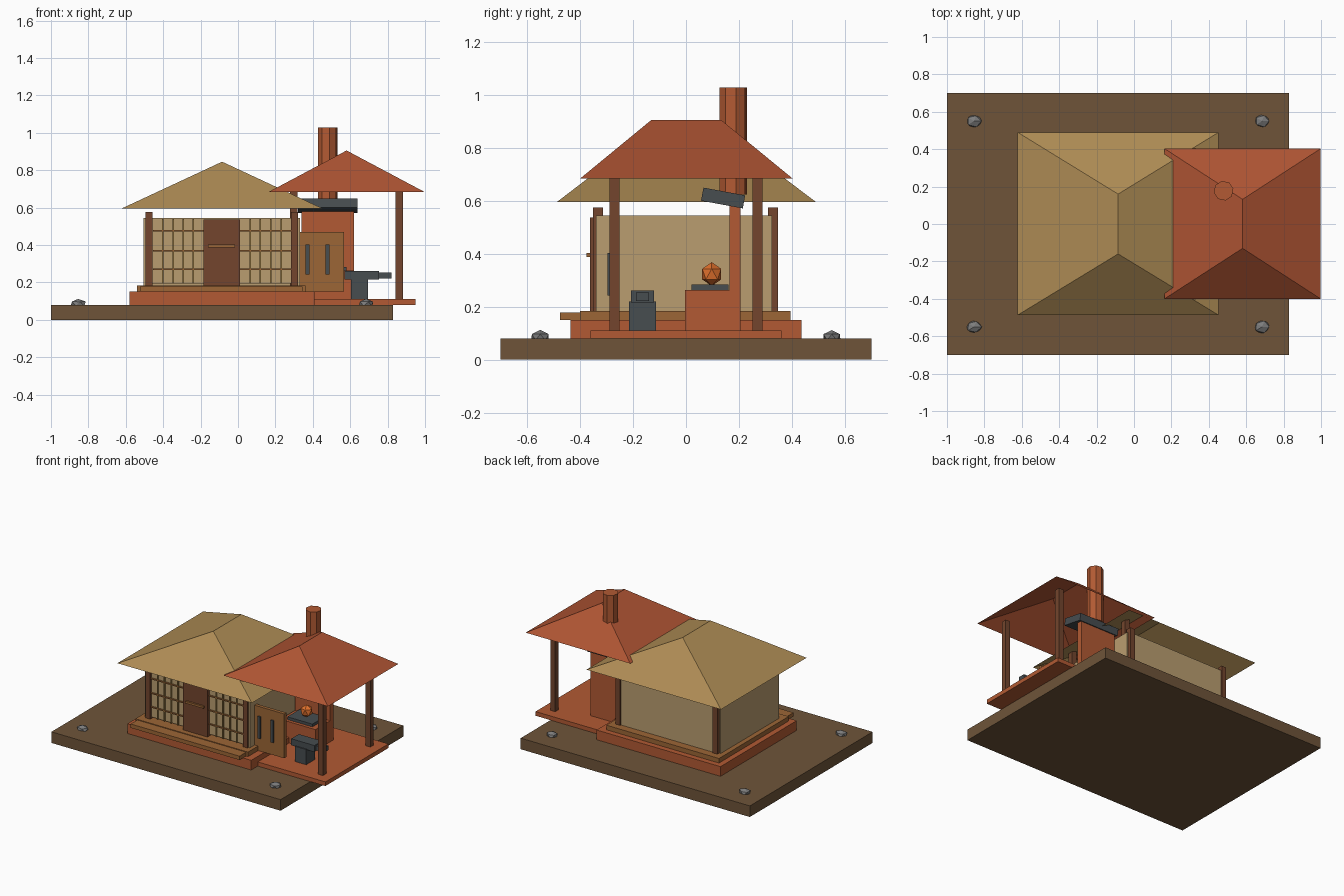
import bpy, bmesh, random
from math import radians, pi
from mathutils import Vector

if "Cube" in bpy.data.objects:
    bpy.data.objects.remove(bpy.data.objects["Cube"])

random.seed(3)


def mat(name, hexcol):
    m = bpy.data.materials.new(name)
    rgb = [int(hexcol[i:i + 2], 16) / 255 for i in (0, 2, 4)]
    m.diffuse_color = [((c + 0.055) / 1.055) ** 2.4 for c in rgb] + [1]
    m.use_nodes = True
    m.node_tree.nodes["Principled BSDF"].inputs["Base Color"].default_value = m.diffuse_color
    return m


EARTH = mat("earth", "6E5439")
BRICK = mat("brick", "B25A33")
TILE = mat("roof_tile", "AE5433")
THATCH = mat("thatch", "AD8B54")
WOOD = mat("wood", "9C6636")
DARK = mat("dark_wood", "73452D")
PAPER = mat("paper", "BA9D70")
STRAW = mat("lattice_wood", "A8874B")
METAL = mat("metal", "474D50")
FIRE = mat("ember", "E0702C")
STONE = mat("stone", "7C7C7C")


def finish(name, bm, m):
    me = bpy.data.meshes.new(name)
    bm.to_mesh(me)
    bm.free()
    me.materials.append(m)
    ob = bpy.data.objects.new(name, me)
    bpy.context.collection.objects.link(ob)
    return ob


def box(name, x, y, z, m):
    """Box from (min, max) ranges; origin at its centre."""
    bm = bmesh.new()
    bmesh.ops.create_cube(bm, size=1)
    bmesh.ops.scale(bm, vec=(x[1] - x[0], y[1] - y[0], z[1] - z[0]), verts=bm.verts)
    ob = finish(name, bm, m)
    ob.location = [(r[0] + r[1]) / 2 for r in (x, y, z)]
    return ob


def around(c, w):
    return (c - w / 2, c + w / 2)


def hip_roof(name, x, y, z, ridge_y, m):
    """Open-bottomed hip roof with the ridge along y."""
    bm = bmesh.new()
    cx = (x[0] + x[1]) / 2
    a, b, c, d = [bm.verts.new((px, py, z[0])) for px, py in
                  ((x[0], y[0]), (x[1], y[0]), (x[1], y[1]), (x[0], y[1]))]
    r0, r1 = [bm.verts.new((cx, ry, z[1])) for ry in ridge_y]
    for f in ((a, b, r0), (b, c, r1, r0), (c, d, r1), (d, a, r0, r1)):
        bm.faces.new(f)
    return finish(name, bm, m)


def rock(name, loc, size, m, jitter=0.0):
    bm = bmesh.new()
    bmesh.ops.create_icosphere(bm, subdivisions=1, radius=1)
    for v in bm.verts:
        v.co *= 1 + random.uniform(-jitter, jitter)
    bmesh.ops.scale(bm, vec=size, verts=bm.verts)
    ob = finish(name, bm, m)
    ob.location = loc
    return ob


# Ground and corner stones
box("ground_slab", (-1, 0.83), (-0.70, 0.70), (0, 0.08), EARTH)
for x in (-0.855, 0.685):
    for y in (-0.55, 0.55):
        rock("corner_stone", (x, y, 0.085), (0.043, 0.036, 0.026), STONE, 0.08)

# House base and decks
box("house_foundation", (-0.58, 0.41), (-0.435, 0.435), (0.08, 0.15), BRICK)
box("house_floor", (-0.54, 0.36), (-0.40, 0.395), (0.15, 0.183), WOOD)
box("porch_deck", (-0.525, 0.345), (-0.475, -0.39), (0.15, 0.178), WOOD)

# House walls
for name, x in (("left_wall", -0.495), ("right_wall", 0.322)):
    box(name, around(x, 0.02), (-0.34, 0.325), (0.183, 0.545), PAPER)
box("back_wall", (-0.49, 0.32), around(0.328, 0.02), (0.183, 0.545), PAPER)
box("front_wall", (-0.49, 0.32), around(-0.33, 0.015), (0.195, 0.545), PAPER)

# Screen lattice on both sides of the door
for x0, x1 in ((-0.455, -0.185), (0.01, 0.285)):
    for i in range(1, 5):
        box("lattice_upright", around(x0 + (x1 - x0) * i / 5, 0.008),
            around(-0.341, 0.01), (0.195, 0.54), STRAW)
    for z in (0.27, 0.37, 0.475):
        box("lattice_rail", (x0, x1), around(-0.342, 0.01), around(z, 0.008), WOOD)

# Door
box("door", (-0.185, 0.01), (-0.362, -0.33), (0.183, 0.537), DARK)
box("door_handle", (-0.16, -0.015), (-0.375, -0.36), (0.387, 0.402), WOOD)

# Posts of house and workshop
for x in (-0.475, 0.303):
    for y in (-0.332, 0.328):
        box("house_post", around(x, 0.038), around(y, 0.038), (0.18, 0.575), DARK)
for x in (0.298, 0.862):
    for y in (-0.27, 0.27):
        box("workshop_post", around(x, 0.038), around(y, 0.038), (0.11, 0.69), DARK)

# Roofs
hip_roof("house_roof", (-0.622, 0.452), (-0.487, 0.49), (0.595, 0.845), (-0.16, 0.16), THATCH)
hip_roof("workshop_roof", (0.163, 0.998), (-0.40, 0.403), (0.683, 0.905), (-0.13, 0.132), TILE)

# Workshop floor and forge
box("workshop_floor", (0.40, 0.95), (-0.36, 0.36), (0.08, 0.11), BRICK)
box("forge_block", (0.34, 0.62), (-0.003, 0.17), (0.11, 0.263), BRICK)
box("forge_back", (0.34, 0.62), (0.165, 0.205), (0.11, 0.60), BRICK)
box("fire_pan", (0.38, 0.58), (0.02, 0.16), (0.263, 0.283), METAL)
rock("embers", (0.48, 0.097, 0.323), (0.045, 0.042, 0.045), FIRE)
hood = box("smoke_hood", (0.32, 0.64), around(0.14, 0.16), around(0.61, 0.05), METAL)
hood.rotation_euler.x = radians(-10.5)

# Chimney
bm = bmesh.new()
bmesh.ops.create_cone(bm, cap_ends=True, segments=8, radius1=0.053, radius2=0.053, depth=0.405)
chimney = finish("chimney", bm, BRICK)
chimney.location = (0.479, 0.178, 0.825)
chimney.rotation_euler.z = pi / 16

# Tool rack
box("tool_rack", (0.33, 0.568), (-0.285, -0.26), (0.15, 0.47), WOOD)
for x in (0.372, 0.478):
    box("hanging_tool", around(x, 0.02), (-0.296, -0.285), (0.243, 0.402), METAL)

# Anvil
box("anvil_base", (0.605, 0.695), (-0.215, -0.113), (0.11, 0.22), METAL)
box("anvil_top", (0.57, 0.755), (-0.207, -0.12), (0.215, 0.262), METAL)
box("anvil_horn", (0.75, 0.82), (-0.189, -0.139), (0.221, 0.253), METAL)
